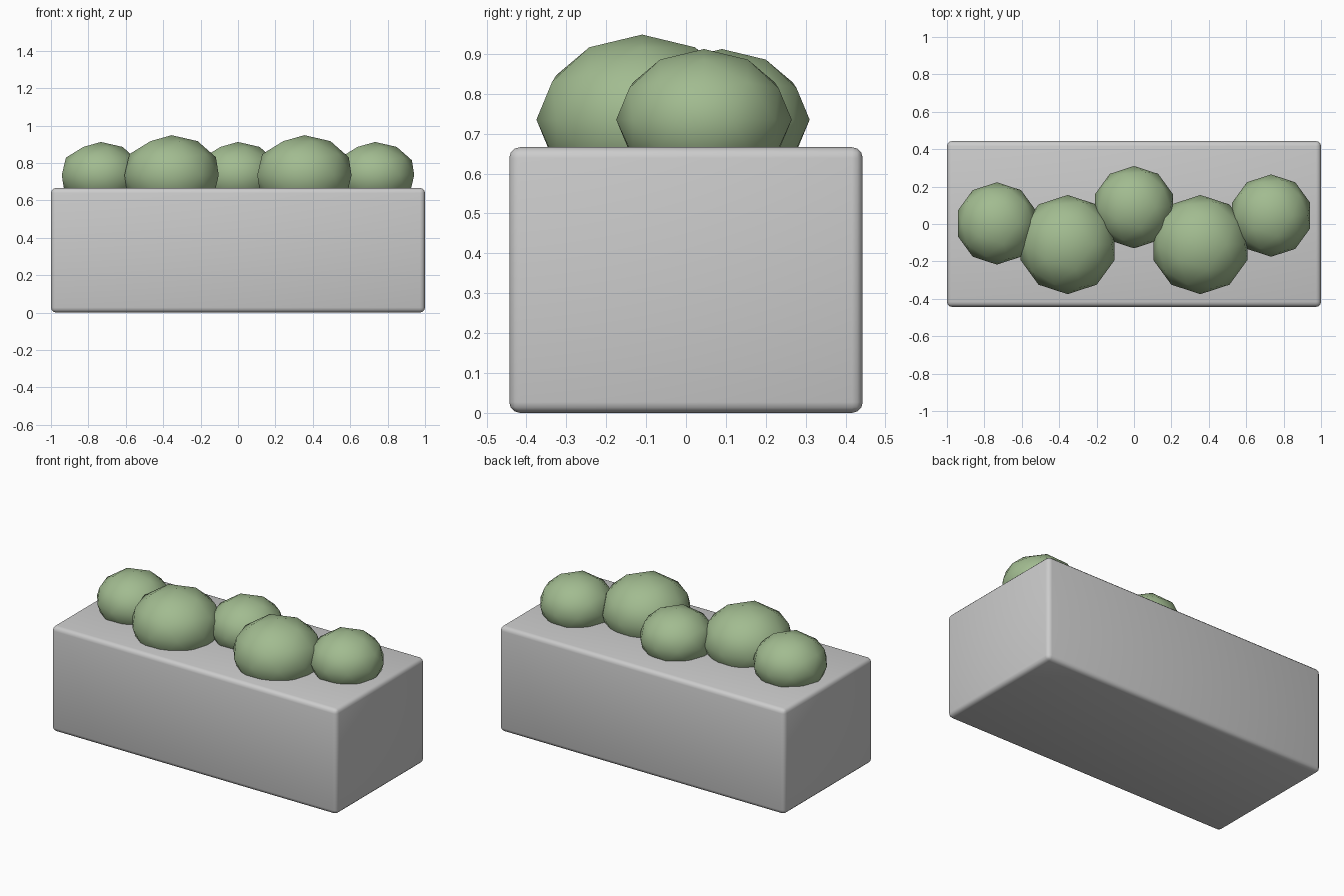
import bpy

if "Cube" in bpy.data.objects:
    bpy.data.objects.remove(bpy.data.objects["Cube"])

# Planter box with softly rounded edges
W, D, H = 2.0, 0.886, 0.666
bpy.ops.mesh.primitive_cube_add(size=1, location=(0, 0, H / 2))
box = bpy.context.object
box.name = "planter_box"
box.scale = (W, D, H)
bpy.ops.object.transform_apply(location=False, rotation=False, scale=True)
bevel = box.modifiers.new("soft_edges", 'BEVEL')
bevel.width = 0.027
bevel.segments = 3
bpy.ops.object.modifier_apply(modifier=bevel.name)
bpy.ops.object.shade_smooth_by_angle()

# Leaf colour
leaf = bpy.data.materials.new("leaf_green")
leaf.diffuse_color = (0.36, 0.50, 0.28, 1)
leaf.use_nodes = True
leaf.node_tree.nodes["Principled BSDF"].inputs["Base Color"].default_value = leaf.diffuse_color


def shrub(i, x, y, radius):
    """Squashed low-poly ball sunk slightly into the box top."""
    bpy.ops.mesh.primitive_ico_sphere_add(subdivisions=2, radius=radius,
                                          location=(x, y, 0.735))
    ob = bpy.context.object
    ob.name = f"shrub_{i}"
    ob.scale.z = 0.805
    bpy.ops.object.transform_apply(location=False, rotation=False, scale=True)
    bpy.ops.object.shade_smooth()
    ob.data.materials.append(leaf)


# Row of shrubs, alternating small and large
SHRUBS = [(-0.733, 0.003, 0.22), (-0.355, -0.11, 0.265), (0, 0.09, 0.22),
          (0.355, -0.11, 0.265), (0.733, 0.045, 0.22)]
for i, (x, y, r) in enumerate(SHRUBS, 1):
    shrub(i, x, y, r)
